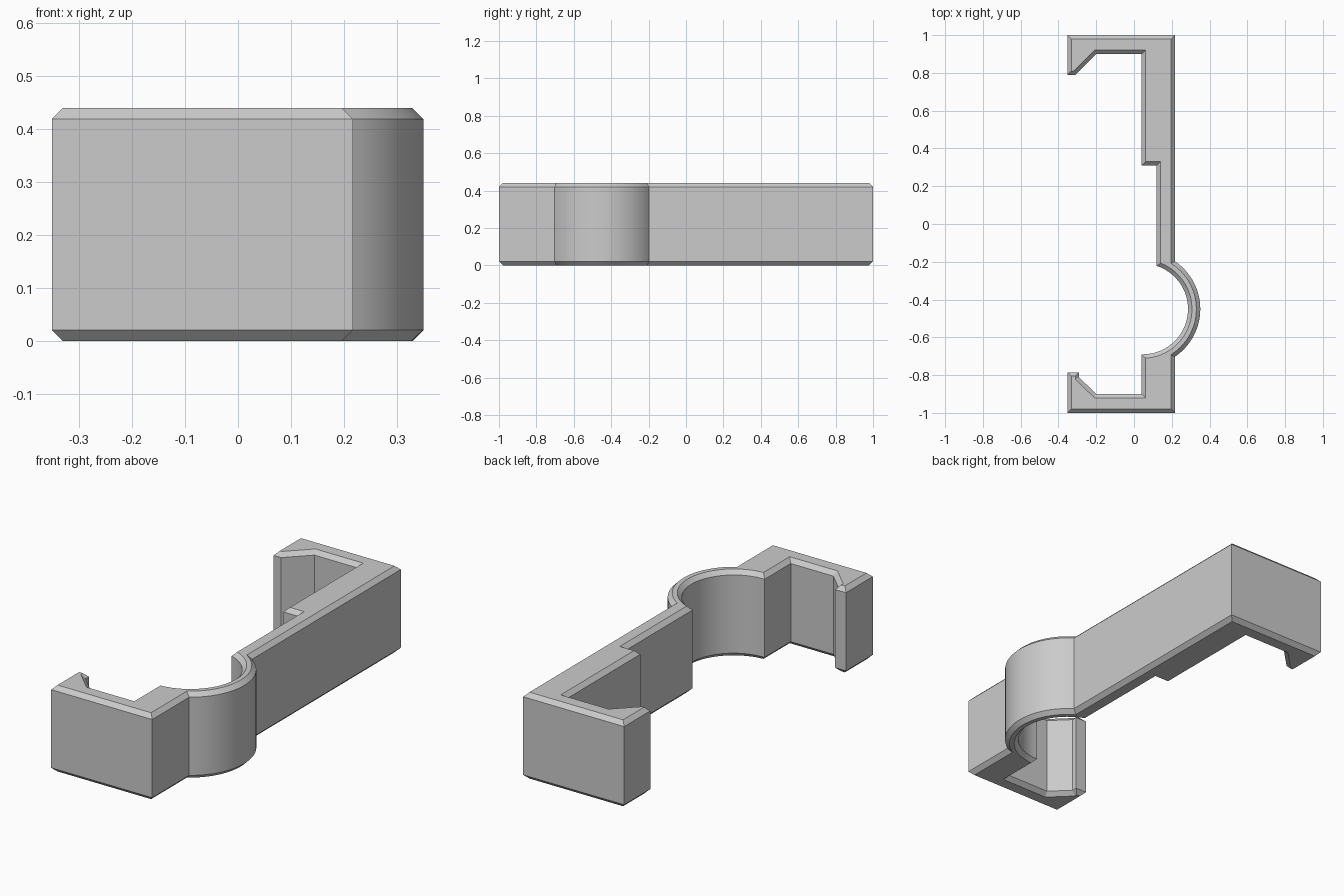
import bpy, bmesh, math
from mathutils import Vector

cube = bpy.data.objects.get("Cube")
if cube:
    bpy.data.objects.remove(cube, do_unlink=True)

HEIGHT, CHAMFER = 0.44, 0.021
CENTRE = Vector((0.046, -0.45))


def arc(radius, x_start, x_end, end_sign, steps=28):
    """Arc about CENTRE between two x positions, on opposite sides of its middle."""
    a = math.acos((x_start - CENTRE.x) / radius)
    b = math.acos((x_end - CENTRE.x) / radius)
    a, b = -end_sign * a, end_sign * b
    return [CENTRE + radius * Vector((math.cos(t), math.sin(t)))
            for t in (a + (b - a) * i / steps for i in range(steps + 1))]


def inset(points, distance):
    """Mitred inward offset of a counter-clockwise outline."""
    result = []
    for i, p in enumerate(points):
        d1 = (p - points[i - 1]).normalized()
        d2 = (points[(i + 1) % len(points)] - p).normalized()
        n1, n2 = Vector((-d1.y, d1.x)), Vector((-d2.y, d2.x))
        result.append(p + (n1 + n2) * distance / (1 + n1.dot(n2)))
    return result


# Outline of the clip: outer wall, bulge, back hook, inner wall, pipe seat, front hook
outline = [Vector(p) for p in [(-0.352, -1), (0.217, -1)]]
outline += arc(0.305, 0.217, 0.217, 1)
outline += [Vector(p) for p in [
    (0.217, 1), (-0.352, 1), (-0.352, 0.79), (-0.31, 0.79), (-0.2, 0.9),
    (0.04, 0.9), (0.04, 0.31), (0.12, 0.31)]]
outline += arc(0.24, 0.12, 0.04, -1)
outline += [Vector(p) for p in [
    (0.04, -0.9), (-0.2, -0.9), (-0.29, -0.812), (-0.29, -0.785), (-0.352, -0.785)]]

# Stack four rings: chamfered bottom, straight wall, chamfered top
small = inset(outline, CHAMFER)
layers = [(small, 0), (outline, CHAMFER), (outline, HEIGHT - CHAMFER), (small, HEIGHT)]
bm = bmesh.new()
rings = [[bm.verts.new((p.x, p.y, z)) for p in ring] for ring, z in layers]
count = len(outline)
for low, high in zip(rings, rings[1:]):
    for i in range(count):
        j = (i + 1) % count
        bm.faces.new((low[i], low[j], high[j], high[i]))
bm.faces.new(rings[0][::-1])
bm.faces.new(rings[-1])
mesh = bpy.data.meshes.new("clip_bracket")
bm.to_mesh(mesh)
bm.free()

# Single grey material
grey = bpy.data.materials.new("light grey")
grey.use_nodes = True
colour = (0.6, 0.6, 0.6, 1)
grey.diffuse_color = colour
grey.node_tree.nodes["Principled BSDF"].inputs["Base Color"].default_value = colour
mesh.materials.append(grey)

clip = bpy.data.objects.new("clip_bracket", mesh)
bpy.context.collection.objects.link(clip)
bpy.ops.object.select_all(action='DESELECT')
clip.select_set(True)
bpy.context.view_layer.objects.active = clip
bpy.ops.object.shade_smooth_by_angle(angle=math.radians(20))
